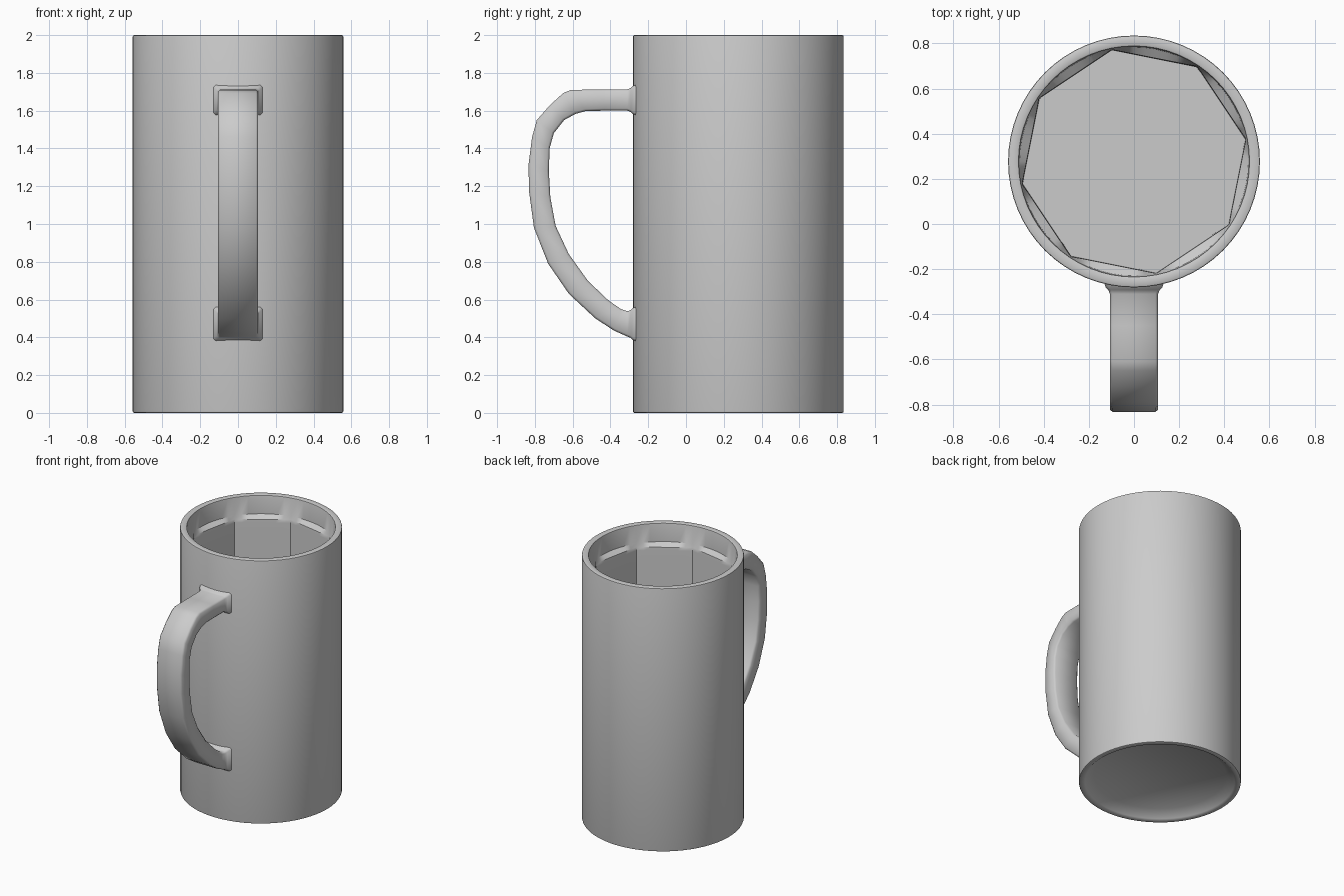
import bpy, bmesh, math

if "Cube" in bpy.data.objects:
    bpy.data.objects.remove(bpy.data.objects["Cube"])

SIDES = 64
CENTRE_Y = 0.277


def finish(name, bm, angle):
    bmesh.ops.recalc_face_normals(bm, faces=bm.faces)
    mesh = bpy.data.meshes.new(name)
    bm.to_mesh(mesh)
    bm.free()
    obj = bpy.data.objects.new(name, mesh)
    bpy.context.collection.objects.link(obj)
    bpy.ops.object.select_all(action='DESELECT')
    obj.select_set(True)
    bpy.context.view_layer.objects.active = obj
    bpy.ops.object.shade_smooth_by_angle(angle=math.radians(angle))
    return obj


def bridge(bm, rings):
    for a, b in zip(rings, rings[1:]):
        n = len(a)
        for i in range(n):
            j = (i + 1) % n
            bm.faces.new((a[i], a[j], b[j], b[i]))
    bm.faces.new(rings[0])
    bm.faces.new(rings[-1])


def ring(bm, radius, z, octagon):
    verts = []
    for i in range(SIDES):
        a = 2 * math.pi * i / SIDES
        r = radius
        if octagon:
            # corners sit at 11.25 degrees plus multiples of 45
            off = (a - math.radians(11.25)) % math.radians(45) - math.radians(22.5)
            r = radius * math.cos(math.pi / 8) / math.cos(off)
        verts.append(bm.verts.new((r * math.cos(a), CENTRE_Y + r * math.sin(a), z)))
    return verts


# Mug body: recessed base, outer wall, round rim, eight-sided cavity
body_profile = [
    (0.455, 0.055, False), (0.515, 0.008, False), (0.525, 0.0, False),
    (0.55, 0.0, False), (0.556, 0.003, False), (0.558, 0.01, False),
    (0.558, 1.99, False), (0.556, 1.997, False), (0.55, 2.0, False),
    (0.518, 2.0, False), (0.512, 1.997, False), (0.51, 1.99, False),
    (0.507, 1.86, False), (0.506, 1.835, True), (0.504, 1.81, True),
    (0.502, 0.12, True),
]
bm = bmesh.new()
bridge(bm, [ring(bm, *p) for p in body_profile])
finish("mug_body", bm, 40)

# Handle: paired outer and inner (y, z) points swept from top to bottom
handle_pairs = [
    ((-0.31, 1.713), (-0.31, 1.60)),
    ((-0.45, 1.712), (-0.43, 1.60)),
    ((-0.61, 1.71), (-0.53, 1.598)),
    ((-0.65, 1.693), (-0.585, 1.583)),
    ((-0.72, 1.63), (-0.645, 1.55)),
    ((-0.79, 1.55), (-0.70, 1.48)),
    ((-0.815, 1.46), (-0.722, 1.40)),
    ((-0.833, 1.32), (-0.726, 1.28)),
    ((-0.832, 1.18), (-0.718, 1.14)),
    ((-0.805, 0.98), (-0.69, 0.99)),
    ((-0.73, 0.79), (-0.62, 0.84)),
    ((-0.62, 0.63), (-0.52, 0.70)),
    ((-0.48, 0.50), (-0.41, 0.595)),
    ((-0.38, 0.435), (-0.345, 0.55)),
    ((-0.31, 0.404), (-0.31, 0.538)),
]


def section(bm, outer, inner, half=0.107, c=0.012):
    # rectangle with chamfered corners, spanning outer to inner point
    dy, dz = inner[0] - outer[0], inner[1] - outer[1]
    k = c / math.hypot(dy, dz)
    verts = []
    for x, t in ((-half + c, 0), (half - c, 0), (half, k), (half, 1 - k),
                 (half - c, 1), (-half + c, 1), (-half, 1 - k), (-half, k)):
        verts.append(bm.verts.new((x, outer[0] + dy * t, outer[1] + dz * t)))
    return verts


def flare(pair, y, grow):
    # widened end section blending into the wall
    (_, zo), (_, zi) = pair
    s = 1 if zo > zi else -1
    return (y, zo + s * grow), (y, zi - s * grow), 0.107 + grow


bm = bmesh.new()
top, low = handle_pairs[0], handle_pairs[-1]
steps = ((-0.26, 0.025), (-0.281, 0.018), (-0.292, 0.007))
rings = [section(bm, *flare(top, y, g)) for y, g in steps]
rings += [section(bm, o, i) for o, i in handle_pairs]
rings += [section(bm, *flare(low, y, g)) for y, g in reversed(steps)]
bridge(bm, rings)
finish("handle", bm, 50)
